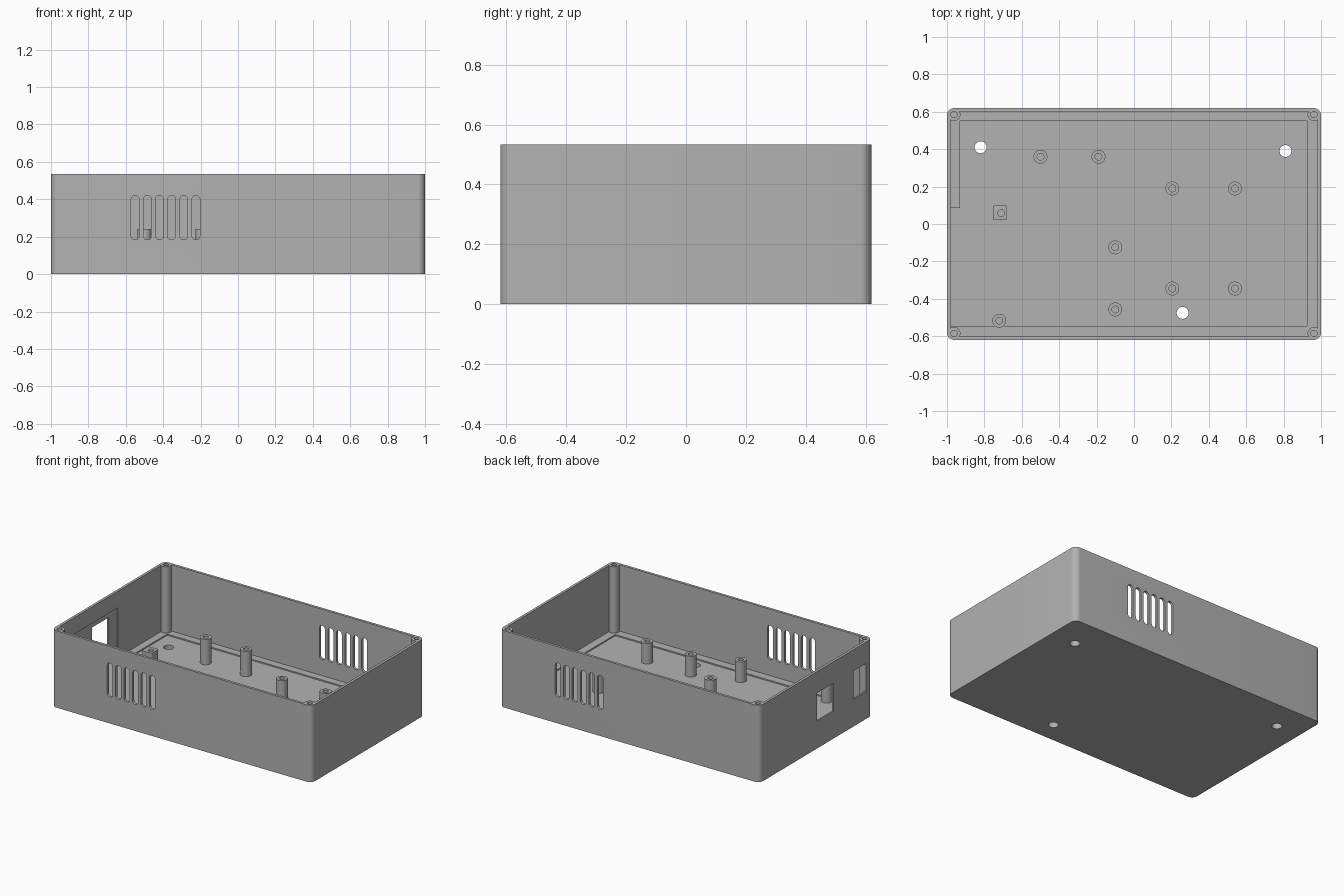
import bpy, bmesh, math
from mathutils import Matrix, Vector

cube = bpy.data.objects.get("Cube")
if cube:
    bpy.data.objects.remove(cube, do_unlink=True)

HX, HY, HEIGHT = 1.0, 0.62, 0.534
WALL, FLOOR, LEDGE = 0.018, 0.064, 0.073
POST_R, HOLE_R = 0.037, 0.018

grey = bpy.data.materials.new("plastic grey")
grey.use_nodes = True
colour = (0.45, 0.45, 0.45, 1)
grey.diffuse_color = colour
grey.node_tree.nodes["Principled BSDF"].inputs["Base Color"].default_value = colour


def prism(name, outline, z0, z1):
    """Extrude a closed outline of (x, y) points from z0 to z1."""
    bm = bmesh.new()
    face = bm.faces.new([bm.verts.new((x, y, z0)) for x, y in outline])
    top = bmesh.ops.extrude_face_region(bm, geom=[face])["geom"]
    bmesh.ops.translate(bm, vec=(0, 0, z1 - z0),
                        verts=[v for v in top if isinstance(v, bmesh.types.BMVert)])
    bmesh.ops.recalc_face_normals(bm, faces=bm.faces)
    mesh = bpy.data.meshes.new(name)
    bm.to_mesh(mesh)
    bm.free()
    mesh.materials.append(grey)
    obj = bpy.data.objects.new(name, mesh)
    bpy.context.collection.objects.link(obj)
    return obj


def rounded(hx, hy, r, cx=0, cy=0, steps=8):
    """Outline of a rectangle with round corners; a circle when hx = hy = r."""
    points = []
    for q, (sx, sy) in enumerate([(1, 1), (-1, 1), (-1, -1), (1, -1)]):
        for i in range(steps + 1):
            a = math.radians(90) * (q + i / steps)
            p = (cx + sx * (hx - r) + r * math.cos(a), cy + sy * (hy - r) + r * math.sin(a))
            if not points or (Vector(p) - Vector(points[-1])).length > 1e-5:
                points.append(p)
    if (Vector(points[0]) - Vector(points[-1])).length < 1e-5:
        points.pop()
    return points


def box(name, x0, x1, y0, y1, z0, z1):
    return prism(name, [(x0, y0), (x1, y0), (x1, y1), (x0, y1)], z0, z1)


def disc(name, x, y, r, z0, z1):
    return prism(name, rounded(r, r, r, x, y), z0, z1)


def combine(target, tool, operation="DIFFERENCE"):
    """Apply a boolean and discard the tool."""
    mod = target.modifiers.new("cut", "BOOLEAN")
    mod.operation, mod.solver, mod.object = operation, "EXACT", tool
    with bpy.context.temp_override(object=target, active_object=target):
        bpy.ops.object.modifier_apply(modifier=mod.name)
    bpy.data.objects.remove(tool, do_unlink=True)


def smooth(obj):
    bpy.ops.object.select_all(action="DESELECT")
    obj.select_set(True)
    bpy.context.view_layer.objects.active = obj
    bpy.ops.object.shade_smooth_by_angle(angle=math.radians(30))


# Open tray with a low ledge around the floor
case = prism("case", rounded(HX, HY, 0.04), 0, HEIGHT)
combine(case, prism("cavity", rounded(HX - WALL, HY - WALL, 0.022), LEDGE, HEIGHT + 0.1))
combine(case, box("floor_recess", -0.93, 0.925, -0.545, 0.55, FLOOR, 0.2))

# Shallow pocket behind the connector openings
combine(case, box("connector_pocket", -0.989, -0.9, -0.545, 0.085, FLOOR, 0.42))

# Connector openings in the right wall
for y0, y1 in [(-0.19, -0.01), (-0.55, -0.41)]:
    combine(case, box("opening", -1.1, -0.95, y0, y1, 0.19, 0.385))

# Vent slots, front and back
for side in (-1, 1):
    for i in range(6):
        slot = prism("slot", rounded(0.021, 0.118, 0.021), -0.05, 0.05)
        slot.data.transform(Matrix.Translation((side * (0.225 + 0.065 * i), side * HY, 0.302))
                            @ Matrix.Rotation(math.radians(90), 4, "X"))
        combine(case, slot)

# Mounting holes through the floor
for x, y in [(-0.82, 0.41), (0.81, 0.39), (0.26, -0.475)]:
    combine(case, disc("floor_hole", x, y, 0.032, -0.1, 0.2))

# Corner screw bosses
for sx in (-1, 1):
    for sy in (-1, 1):
        x, y = sx * 0.962, sy * 0.585
        combine(case, disc("boss", x, y, 0.034, 0.03, HEIGHT), "UNION")
        combine(case, disc("boss_hole", x, y, 0.017, 0.3, HEIGHT + 0.1))
smooth(case)

# Circuit board posts with screw holes
tall, short = 0.24, 0.207
posts = [(-0.5, 0.36, tall), (-0.19, 0.36, tall), (-0.1, -0.125, short), (-0.1, -0.457, short),
         (-0.72, -0.517, short)]
posts += [(x, y, short) for x in (0.205, 0.54) for y in (0.19, -0.345)]
for x, y, top in posts:
    post = disc("board_post", x, y, POST_R, FLOOR - 0.01, top)
    combine(post, disc("screw_hole", x, y, HOLE_R, FLOOR + 0.01, top + 0.1))
    smooth(post)

# Square post
square = prism("square_post", rounded(0.038, 0.038, 0.008, -0.717, 0.06), FLOOR - 0.01, short)
combine(square, disc("screw_hole", -0.71, 0.058, HOLE_R, FLOOR + 0.01, short + 0.1))
smooth(square)
